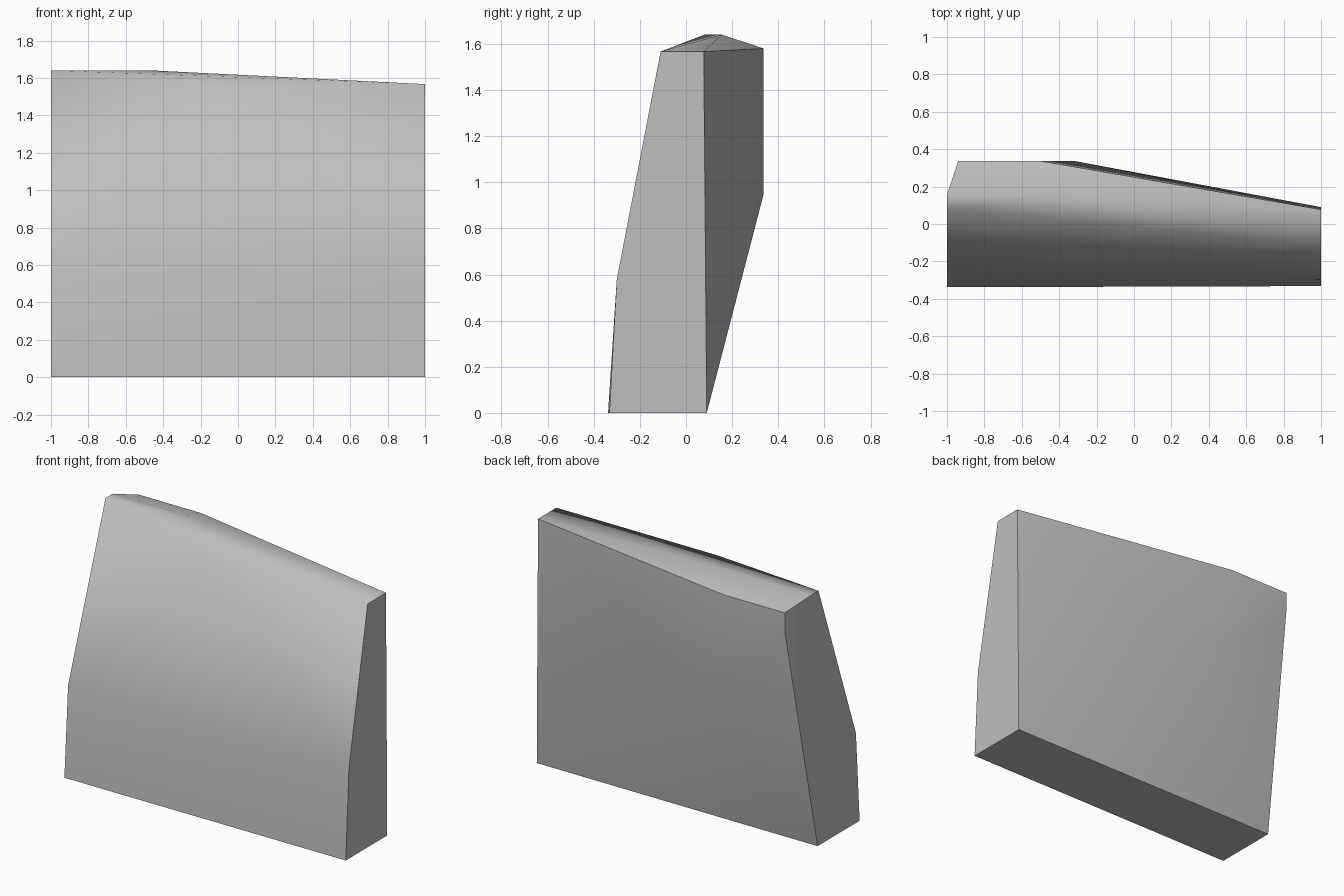
import bpy
import bmesh
import math

cube = bpy.data.objects.get("Cube")
if cube:
    bpy.data.objects.remove(cube, do_unlink=True)

# Plain stone colour
stone = bpy.data.materials.new("stone_grey")
stone.use_nodes = True
grey = (0.52, 0.52, 0.52, 1)
stone.diffuse_color = grey
stone.node_tree.nodes["Principled BSDF"].inputs["Base Color"].default_value = grey

BACK = 0.337   # depth of the flat patch on the back

# Corner points of the chiselled block
foot = [(-1, -0.338, 0), (1, -0.332, 0), (1, 0.09, 0), (-1, 0.09, 0)]
front_fold = [(-1, -0.3, 0.58), (1, -0.3, 0.58)]
front_rim = [(-1, 0.08, 1.64), (-0.15, -0.11, 1.567), (1, -0.11, 1.567)]
ridge = [(-1, 0.155, 1.64), (-0.46, 0.155, 1.64), (1, 0.077, 1.567)]
back_patch = [(-0.94, BACK, 1.58), (-0.5, BACK, 1.58),
              (-0.32, BACK, 0.95), (-0.94, BACK, 1.46)]

# Wrap the corners in a faceted skin
bm = bmesh.new()
for point in foot + front_fold + front_rim + ridge + back_patch:
    bm.verts.new(point)
bmesh.ops.convex_hull(bm, input=bm.verts[:])
bmesh.ops.dissolve_limit(bm, angle_limit=math.radians(0.5),
                         verts=bm.verts[:], edges=bm.edges[:])
bmesh.ops.recalc_face_normals(bm, faces=bm.faces[:])

mesh = bpy.data.meshes.new("stone_slab")
bm.to_mesh(mesh)
bm.free()
mesh.materials.append(stone)
slab = bpy.data.objects.new("stone_slab", mesh)
bpy.context.collection.objects.link(slab)

# Soft facets, crisp outer edges
bpy.ops.object.select_all(action="DESELECT")
slab.select_set(True)
bpy.context.view_layer.objects.active = slab
bpy.ops.object.shade_smooth_by_angle(angle=math.radians(63))
